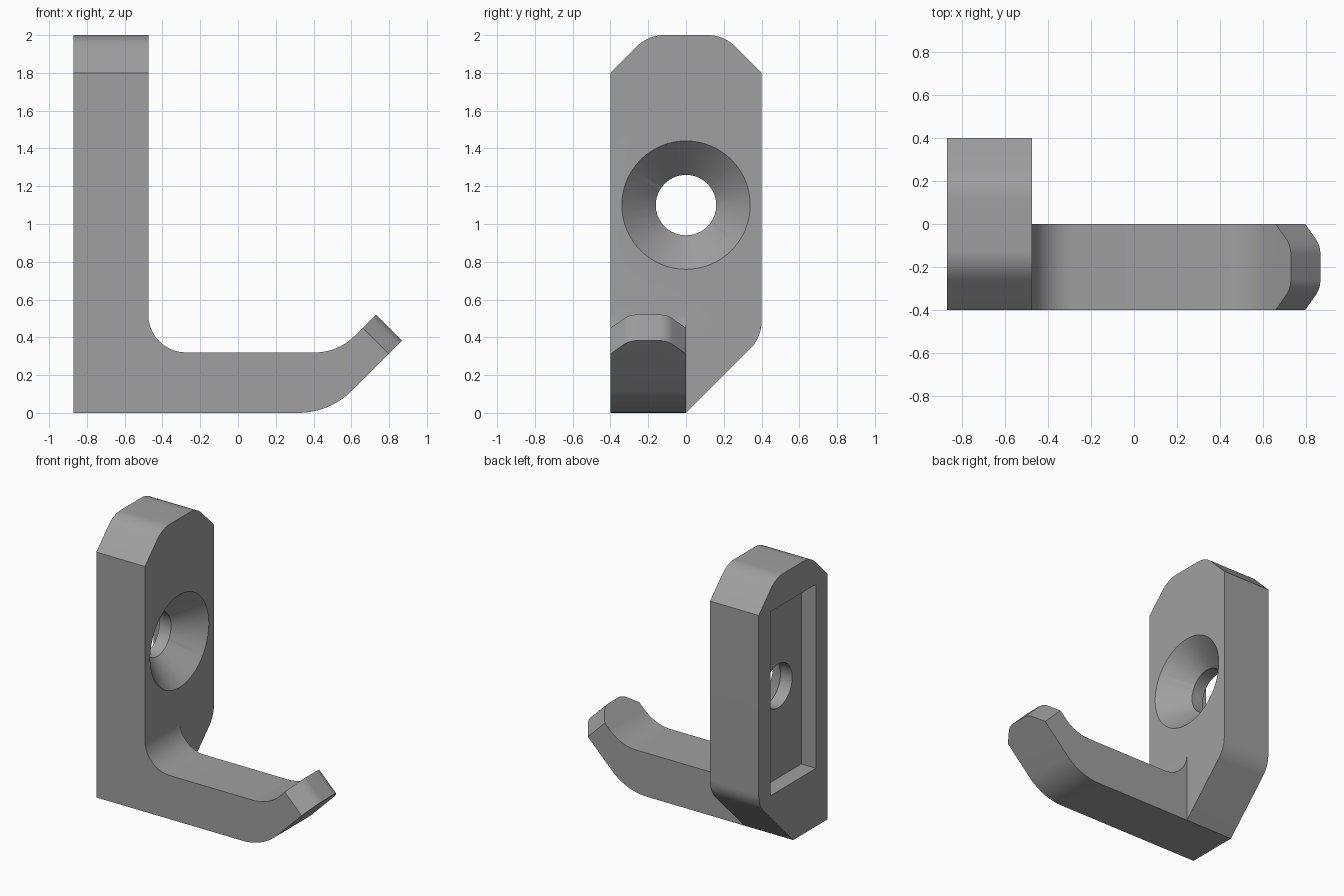
import bpy, bmesh, math
from mathutils import Vector, Matrix

if "Cube" in bpy.data.objects:
    bpy.data.objects.remove(bpy.data.objects["Cube"])

grey = bpy.data.materials.new("mid grey")
grey.diffuse_color = (0.35, 0.35, 0.35, 1)
grey.use_nodes = True
grey.node_tree.nodes["Principled BSDF"].inputs["Base Color"].default_value = grey.diffuse_color


def rounded(points, steps=10):
    """Outline from (u, v, radius) corners; corners with a radius become arcs."""
    out = []
    for i, (u, v, r) in enumerate(points):
        p = Vector((u, v))
        if r == 0:
            out.append(p)
            continue
        a = (Vector(points[i - 1][:2]) - p).normalized()
        b = (Vector(points[(i + 1) % len(points)][:2]) - p).normalized()
        half = a.angle(b) / 2
        centre = p + (a + b).normalized() * (r / math.sin(half))
        start = p + a * (r / math.tan(half)) - centre
        end = p + b * (r / math.tan(half)) - centre
        sweep = start.angle(end)
        for k in range(steps + 1):
            t = k / steps
            d = (start * math.sin((1 - t) * sweep) + end * math.sin(t * sweep)) / math.sin(sweep)
            out.append(centre + d)
    return out


def prism(name, outline, u, v, w, w0, w1):
    """Extrude an outline lying in axes u, v along axis w from w0 to w1."""
    u, v, w = Vector(u), Vector(v), Vector(w)
    bm = bmesh.new()
    face = bm.faces.new([bm.verts.new(u * p.x + v * p.y + w * w0) for p in outline])
    ext = bmesh.ops.extrude_face_region(bm, geom=[face])["geom"]
    bmesh.ops.translate(bm, vec=w * (w1 - w0), verts=[g for g in ext if isinstance(g, bmesh.types.BMVert)])
    return finish(bm, name)


def finish(bm, name):
    bmesh.ops.recalc_face_normals(bm, faces=bm.faces)
    mesh = bpy.data.meshes.new(name)
    bm.to_mesh(mesh)
    bm.free()
    mesh.materials.append(grey)
    ob = bpy.data.objects.new(name, mesh)
    bpy.context.collection.objects.link(ob)
    return ob


def cone(name, x0, r0, x1, r1, z):
    """Round cutter lying along x."""
    bm = bmesh.new()
    bmesh.ops.create_cone(bm, cap_ends=True, segments=64, radius1=r0, radius2=r1, depth=x1 - x0,
                          matrix=Matrix.Translation(((x0 + x1) / 2, 0, z)) @ Matrix.Rotation(math.pi / 2, 4, 'Y'))
    return finish(bm, name)


def boolean(target, tool, operation):
    mod = target.modifiers.new(operation, 'BOOLEAN')
    mod.operation, mod.object, mod.solver = operation, tool, 'EXACT'
    bpy.context.view_layer.objects.active = target
    bpy.ops.object.modifier_apply(modifier=mod.name)
    bpy.data.objects.remove(tool)


X, Y, Z = (1, 0, 0), (0, 1, 0), (0, 0, 1)
BACK, FACE, HOLE_Z = -0.87, -0.475, 1.1

# Wall plate with chamfered, rounded corners
plate = prism("hook", rounded([(-0.4, 0, 0), (0, 0, 0), (0.4, 0.4, 0.2), (0.4, 1.8, 0),
                               (0.2, 2, 0.2), (-0.2, 2, 0.2), (-0.4, 1.8, 0)]), Y, Z, X, BACK, FACE)

# Hook arm with an upturned end, overlong so the tip can be trimmed
arm = prism("arm", rounded([(-0.6, 0, 0), (0.485, 0, 0.4), (0.985, 0.5, 0), (0.847, 0.637, 0),
                            (0.53, 0.32, 0.3), (FACE, 0.32, 0.2), (FACE, 0.52, 0), (-0.6, 0.52, 0)]),
            X, Z, Y, -0.4, 0)

# Trim the tip square, with rounded chamfers on both sides
q, tip = math.sqrt(0.5), 0.884
trim = prism("tip_trim", rounded([(-3, 0.5, 0), (tip - 0.6, 0.5, 0), (tip, -0.1, 0.1),
                                  (tip, -0.3, 0.1), (tip - 0.6, -0.9, 0), (-3, -0.9, 0)]),
             (q, 0, q), Y, (-q, 0, q), -3, 3)
boolean(arm, trim, 'INTERSECT')
boolean(plate, arm, 'UNION')

# Recess in the back
pocket = prism("pocket", rounded([(-0.265, HOLE_Z - 0.675, 0), (0.265, HOLE_Z - 0.675, 0),
                                  (0.265, HOLE_Z + 0.675, 0), (-0.265, HOLE_Z + 0.675, 0)]),
               Y, Z, X, BACK - 0.1, BACK + 0.12)
boolean(plate, pocket, 'DIFFERENCE')

# Screw hole and its countersink
boolean(plate, cone("screw_hole", -1, 0.16, 0, 0.16, HOLE_Z), 'DIFFERENCE')
boolean(plate, cone("countersink", FACE - 0.18, 0.16, FACE + 0.1, 0.44, HOLE_Z), 'DIFFERENCE')

# Smooth the curves, keep the edges crisp
plate.select_set(True)
bpy.context.view_layer.objects.active = plate
bpy.ops.object.shade_smooth_by_angle(angle=math.radians(25))
